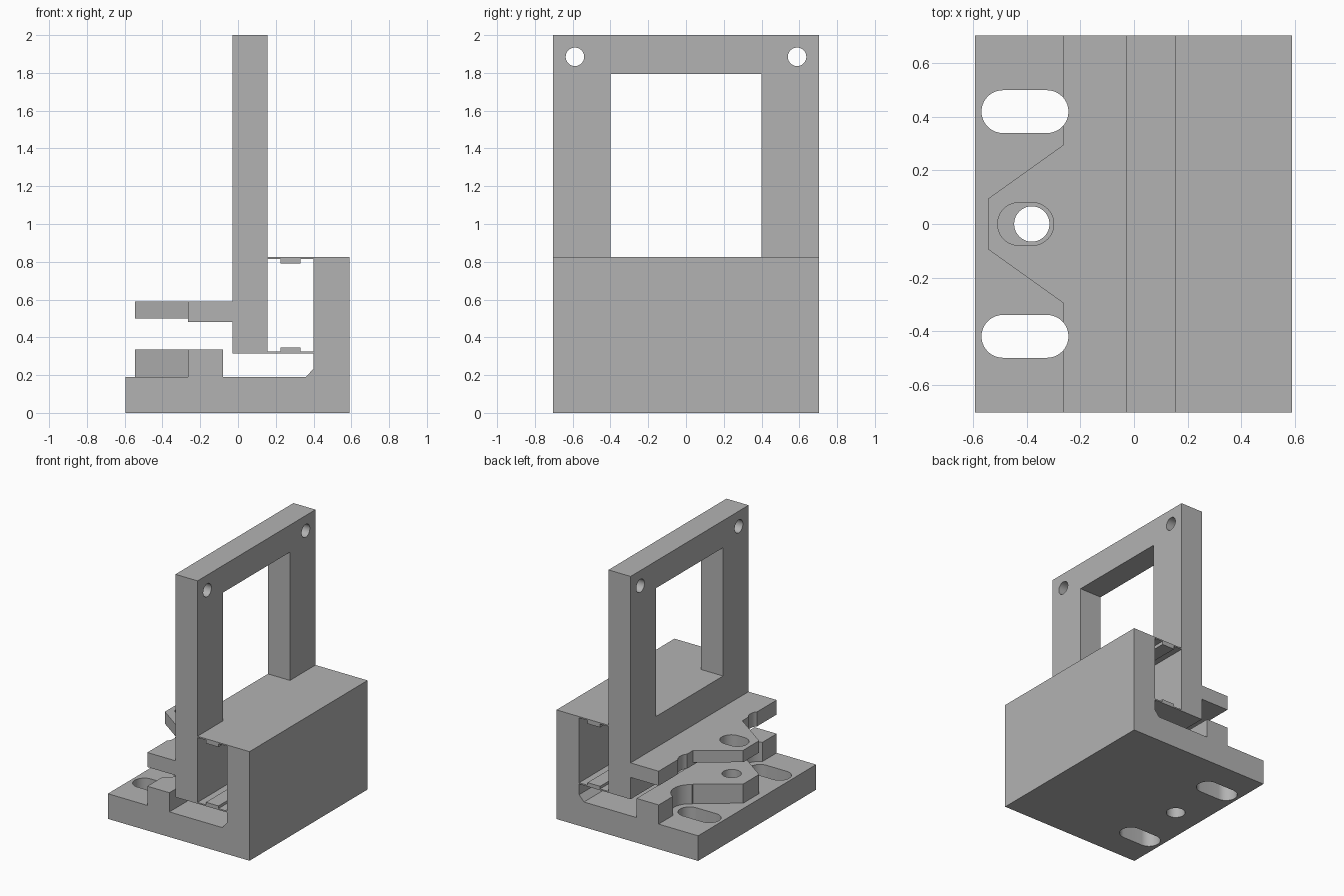
import bpy, bmesh, math
from mathutils import Vector

cube = bpy.data.objects.get("Cube")
if cube:
    bpy.data.objects.remove(cube, do_unlink=True)

HALF = 0.705          # half width along y

grey = bpy.data.materials.new("plain_grey")
grey.use_nodes = True
tone = (0.45, 0.45, 0.45, 1)
grey.diffuse_color = tone
grey.node_tree.nodes["Principled BSDF"].inputs["Base Color"].default_value = tone


def prism(name, outline, axis, low, high):
    """Extrude a 2D outline along an axis: x (y, z), y (x, z) or z (x, y)."""
    place = {"x": lambda u, v: Vector((low, u, v)),
             "y": lambda u, v: Vector((u, low, v)),
             "z": lambda u, v: Vector((u, v, low))}[axis]
    step = Vector([(high - low) if a == axis else 0 for a in "xyz"])
    bm = bmesh.new()
    face = bm.faces.new([bm.verts.new(place(u, v)) for u, v in outline])
    grown = bmesh.ops.extrude_face_region(bm, geom=[face])["geom"]
    bmesh.ops.translate(bm, vec=step,
                        verts=[g for g in grown if isinstance(g, bmesh.types.BMVert)])
    bmesh.ops.recalc_face_normals(bm, faces=bm.faces)
    mesh = bpy.data.meshes.new(name)
    bm.to_mesh(mesh)
    bm.free()
    mesh.materials.append(grey)
    obj = bpy.data.objects.new(name, mesh)
    bpy.context.collection.objects.link(obj)
    return obj


def rect(u0, u1, v0, v1):
    return [(u0, v0), (u1, v0), (u1, v1), (u0, v1)]


def stadium(u0, u1, v, r, n=20):
    """Slot outline between two end centres; a circle when they coincide."""
    points = []
    for centre, start in ((u1, -math.pi / 2), (u0, math.pi / 2)):
        for i in range(n + (u0 != u1)):
            a = start + math.pi * i / n
            points.append((centre + r * math.cos(a), v + r * math.sin(a)))
    return points


def combine(target, other, operation):
    """Apply a boolean and discard the other solid."""
    other.hide_render = True
    mod = target.modifiers.new(operation.lower(), "BOOLEAN")
    mod.object, mod.operation, mod.solver = other, operation, "EXACT"
    bpy.context.view_layer.objects.active = target
    bpy.ops.object.modifier_apply(modifier=mod.name)
    bpy.data.objects.remove(other, do_unlink=True)


def clamp_outline(back):
    """Bar across the full width with a tapered nose in the middle."""
    side = [(back, HALF), (-0.265, HALF), (-0.265, 0.295), (-0.545, 0.095)]
    return side + [(x, -y) for x, y in reversed(side)]


# L-shaped base with its back wall
base = prism("base_bracket", [(-0.595, 0), (0.59, 0), (0.59, 0.825), (0.4, 0.825),
                              (0.4, 0.235), (0.36, 0.19), (-0.595, 0.19)],
             "y", -HALF, HALF)

# Lower clamp block with clearance around the mounting slots
block = prism("lower_clamp", clamp_outline(-0.08), "z", 0.15, 0.335)
for s in (1, -1):
    combine(block, prism("clearance", stadium(-0.6, -0.325, s * 0.42, 0.13),
                         "z", 0.1, 0.4), "DIFFERENCE")
combine(base, block, "UNION")

# Upright frame with window and two corner holes
frame = prism("upright_frame", rect(-HALF, HALF, 0.315, 2), "x", -0.03, 0.155)
combine(frame, prism("window", rect(-0.4, 0.4, 0.825, 1.795), "x", -0.2, 0.3),
        "DIFFERENCE")
for s in (1, -1):
    combine(frame, prism("corner_hole", stadium(s * 0.588, s * 0.588, 1.885, 0.049),
                         "x", -0.2, 0.3), "DIFFERENCE")

# Upper clamp plate, thinner under the nose
plate = prism("upper_clamp", clamp_outline(0.02), "z", 0.48, 0.59)
combine(plate, prism("nose_relief", rect(-0.7, -0.265, -0.5, 0.5), "z", 0.4, 0.5),
        "DIFFERENCE")
combine(frame, plate, "UNION")

# Mounting slots, nose hole and nose slot
for part in (base, frame):
    for s in (1, -1):
        combine(part, prism("slot", stadium(-0.49, -0.325, s * 0.42, 0.08),
                            "z", -0.1, 0.7), "DIFFERENCE")
combine(base, prism("nose_hole", stadium(-0.382, -0.382, 0, 0.066), "z", -0.1, 0.42),
        "DIFFERENCE")
combine(frame, prism("nose_slot", stadium(-0.43, -0.38, 0, 0.08), "z", 0.42, 0.7),
        "DIFFERENCE")

# Thin flexure sheets, each with a stiffening rib on its inner side
parts = [base, frame]
for name, outer, inner, rib in (("upper_flexure", 0.825, 0.815, 0.79),
                                ("lower_flexure", 0.315, 0.325, 0.345)):
    parts.append(prism(name, [(0.155, outer), (0.4, outer), (0.4, inner), (0.33, inner),
                              (0.33, rib), (0.225, rib), (0.225, inner), (0.155, inner)],
                       "y", -HALF, HALF))

# Smooth the round walls, keep the edges sharp
bpy.ops.object.select_all(action="DESELECT")
for part in parts:
    part.select_set(True)
bpy.context.view_layer.objects.active = base
bpy.ops.object.shade_smooth_by_angle(angle=math.radians(30))
